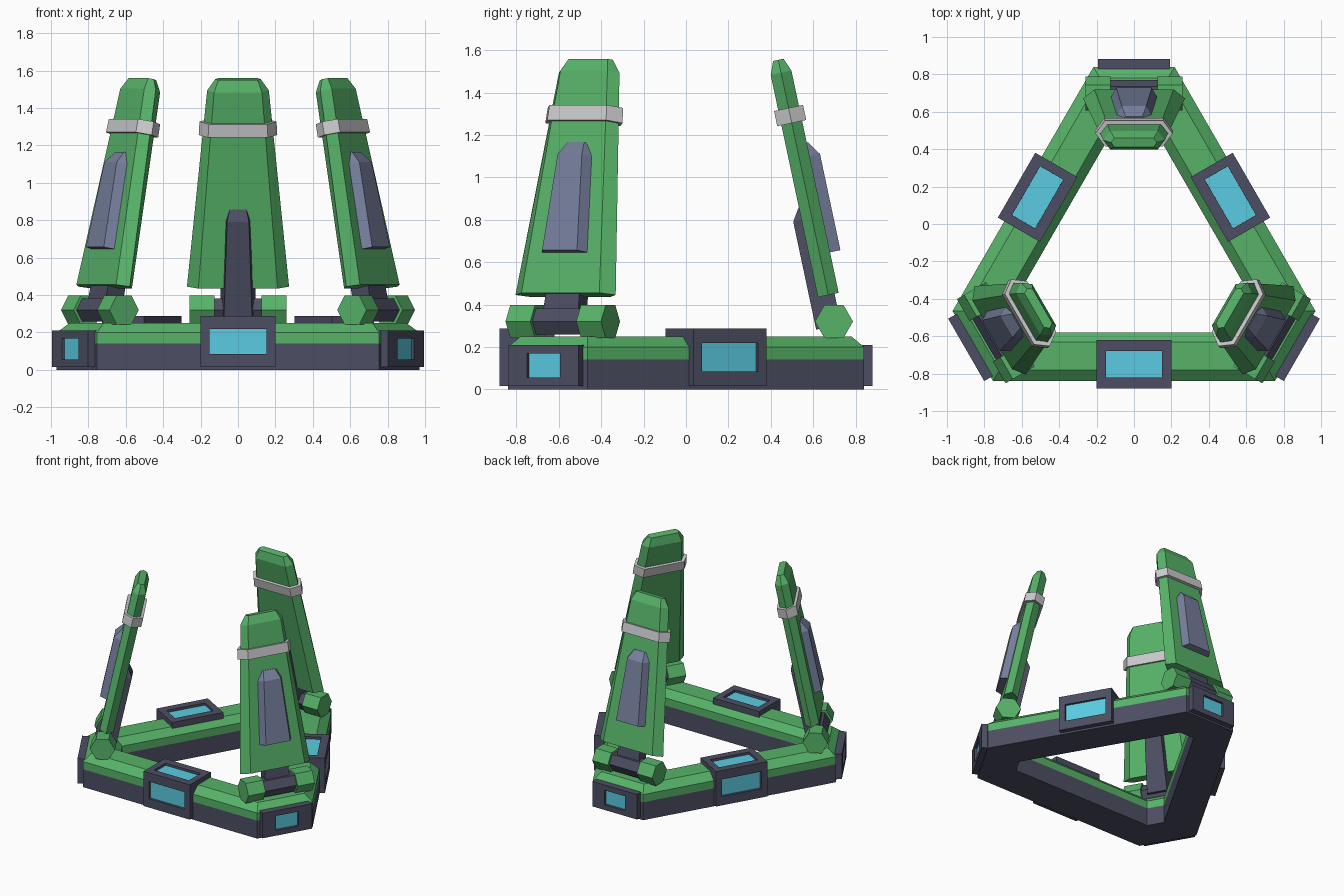
import bpy, bmesh, math
from mathutils import Matrix, Vector

cube = bpy.data.objects.get("Cube")
if cube:
    bpy.data.objects.remove(cube, do_unlink=True)


def material(name, rgb):
    m = bpy.data.materials.new(name)
    m.use_nodes = True
    m.diffuse_color = (*rgb, 1)
    m.node_tree.nodes["Principled BSDF"].inputs["Base Color"].default_value = (*rgb, 1)
    return m


GREEN = material("green", (0.095, 0.45, 0.14))
DARK = material("dark slate", (0.073, 0.078, 0.125))
SLATE = material("light slate", (0.18, 0.21, 0.33))
SILVER = material("silver", (0.6, 0.6, 0.62))
CYAN = material("cyan glass", (0.105, 0.6, 0.76))


def finish(name, bm, mats, matrix=Matrix()):
    bmesh.ops.recalc_face_normals(bm, faces=bm.faces)
    me = bpy.data.meshes.new(name)
    bm.to_mesh(me)
    bm.free()
    for m in mats:
        me.materials.append(m)
    ob = bpy.data.objects.new(name, me)
    ob.matrix_world = matrix
    bpy.context.collection.objects.link(ob)
    return ob


def loft(rings, closed=False):
    """Skin a list of equal-length point rings, capped or looped round."""
    bm = bmesh.new()
    loops = [[bm.verts.new(p) for p in r] for r in rings]
    pairs = list(zip(loops, loops[1:]))
    if closed:
        pairs.append((loops[-1], loops[0]))
    else:
        bm.faces.new(loops[0])
        bm.faces.new(loops[-1])
    for a, b in pairs:
        for i in range(len(a)):
            j = (i + 1) % len(a)
            bm.faces.new((a[i], a[j], b[j], b[i]))
    return bm


def triangle_ring(side, corner, z):
    """Triangle with cut corners, given side and corner distances."""
    half = (2 * side - corner) * math.tan(math.pi / 6)
    pts = []
    for k in range(3):
        rot = Matrix.Rotation(k * math.tau / 3, 3, 'Z')
        pts += [rot @ Vector((half, corner, z)), rot @ Vector((-half, corner, z))]
    return pts


def hex_ring(tip, flat, thick, s):
    """Flattened hexagon pointed at both sides, at height s."""
    return [(tip, 0, s), (flat, thick, s), (-flat, thick, s),
            (-tip, 0, s), (-flat, -thick, s), (flat, -thick, s)]


def panel_ring(base, face, y0, y1, s0, s1):
    """Trapezoid ring: wide at y0, narrow at y1, with separate heights."""
    return [(base, y0, s0), (face, y1, s1), (-face, y1, s1), (-base, y0, s0)]


def window_box(name, size, centre, windows, matrix):
    """Box with recessed glass; windows are (normal, scale of the pane)."""
    bm = bmesh.new()
    bmesh.ops.create_cube(bm, size=1)
    bmesh.ops.scale(bm, vec=size, verts=bm.verts)
    bmesh.ops.translate(bm, vec=centre, verts=bm.verts)
    for normal, scale in windows:
        face = max(bm.faces, key=lambda f: f.normal.dot(Vector(normal)) * f.calc_area() ** 0.01)
        c = face.calc_center_median()
        dims = [max(v.co[i] for v in face.verts) - min(v.co[i] for v in face.verts) for i in range(3)]
        bmesh.ops.inset_individual(bm, faces=[face], thickness=0.02)
        fac = [sc * d / (d - 0.04) if d > 0.001 else 1 for sc, d in zip(scale, dims)]
        for v in face.verts:
            v.co = c + Vector([a * b for a, b in zip(v.co - c, fac)])
        bmesh.ops.inset_individual(bm, faces=[face], thickness=0.0002, depth=-0.018)
        face.material_index = 1
    finish(name, bm, [DARK, CYAN], matrix)


def hex_bar(name, radius, x0, x1, mat, matrix):
    ring = [(radius * math.cos(a), radius * math.sin(a))
            for a in (i * math.tau / 6 for i in range(6))]
    finish(name, loft([[(x, y, z) for y, z in ring] for x in (x0, x1)]), [mat], matrix)


# Triangular base frame: dark below, green chamfered top
CENTRE = Matrix.Translation((0, -0.155, 0))
frame = loft([triangle_ring(*r) for r in (
    (0.685, 0.995, 0), (0.685, 0.995, 0.14), (0.685, 0.995, 0.2), (0.625, 0.935, 0.25),
    (0.475, 0.79, 0.25), (0.425, 0.74, 0.2), (0.425, 0.74, 0.14), (0.425, 0.74, 0))], closed=True)
for f in frame.faces:
    f.material_index = 1 if f.calc_center_median().z > 0.14 else 0
finish("base_frame", frame, [DARK, GREEN], CENTRE)

corners = ("back", "front_right", "front_left")
sides = ("front", "back_left", "back_right")
for k in range(3):
    place = CENTRE @ Matrix.Rotation(k * math.tau / 3, 4, 'Z')
    corner = corners[k]

    # Window housings on the sides and corners of the frame
    window_box(sides[k] + "_side_housing", (0.4, 0.26, 0.272), (0, -0.595, 0.151),
               [((0, -1, 0), (0.74, 1, 0.47)), ((0, 0, 1), (0.73, 0.52, 1))], place)
    window_box(corner + "_corner_housing", (0.385, 0.08, 0.195), (0, 0.996, 0.112),
               [((0, 1, 0), (0.45, 1, 0.54))], place)

    # Hinge: dark axle with a green hexagonal knuckle at each end
    hinge = place @ Matrix.Translation((0, 0.853, 0.32))
    hex_bar(corner + "_hinge_axle", 0.072, -0.14, 0.14, DARK, hinge)
    for label, sign in (("a", 1), ("b", -1)):
        hex_bar(corner + "_hinge_knuckle_" + label, 0.09, sign * 0.125, sign * 0.26, GREEN, hinge)

    # Pylon leaning in towards the middle
    lean = hinge @ Matrix.Rotation(math.radians(12), 4, 'X')
    finish(corner + "_pylon", loft([
        hex_ring(0.273, 0.212, 0.05, 0.128), hex_ring(0.165, 0.128, 0.05, 1.2),
        hex_ring(0.122, 0.105, 0.025, 1.262)]), [GREEN], lean)
    finish(corner + "_pylon_band", loft([
        hex_ring(0.21, 0.16, 0.07, 0.957), hex_ring(0.206, 0.156, 0.07, 1.03)]), [SILVER], lean)

    # Dark strut on the inner face, pale panel on the outer face
    finish(corner + "_inner_strut", loft([
        panel_ring(0.098, 0.075, 0.03, -0.09, -0.02, -0.02),
        panel_ring(0.076, 0.058, 0.03, -0.09, 0.5, 0.5),
        panel_ring(0.052, 0.045, 0.03, -0.052, 0.56, 0.56)]), [DARK], lean)
    finish(corner + "_outer_panel", loft([
        panel_ring(0.128, 0.095, 0.04, 0.1, 0.323, 0.323),
        panel_ring(0.097, 0.066, 0.04, 0.1, 0.787, 0.787),
        panel_ring(0.06, 0.045, 0.04, 0.055, 0.853, 0.853)]), [SLATE], lean)
